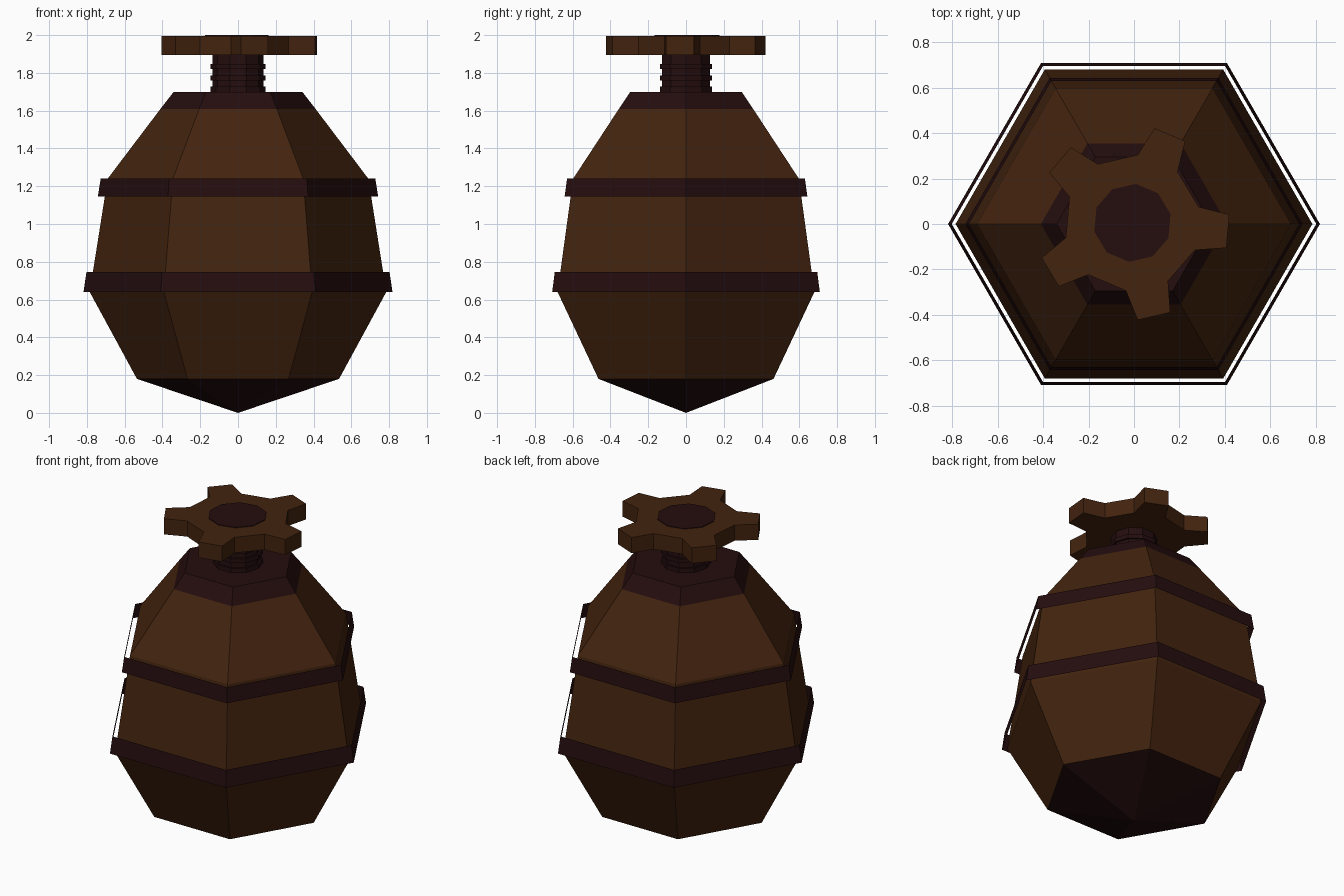
import bpy, bmesh
from math import cos, sin, radians, pi

cube = bpy.data.objects.get("Cube")
if cube:
    bpy.data.objects.remove(cube)


def material(name, colour):
    m = bpy.data.materials.new(name)
    m.use_nodes = True
    m.diffuse_color = (*colour, 1)
    m.node_tree.nodes["Principled BSDF"].inputs["Base Color"].default_value = (*colour, 1)
    return m


brown = material("brown", (0.056, 0.017, 0.0045))
maroon = material("dark maroon", (0.018, 0.004, 0.0045))


def finish(name, bm, mats):
    bm.normal_update()
    mesh = bpy.data.meshes.new(name)
    bm.to_mesh(mesh)
    bm.free()
    for m in mats:
        mesh.materials.append(m)
    obj = bpy.data.objects.new(name, mesh)
    bpy.context.collection.objects.link(obj)
    return obj


def lathe(name, profile, sides, mats, turn=0, cap_top=False, dark=None):
    """Faceted solid of revolution from (radius, height) pairs, bottom to top."""
    bm = bmesh.new()
    rings = []
    for r, z in profile:
        if r == 0:
            rings.append([bm.verts.new((0, 0, z))] * sides)
        else:
            angles = [turn + 2 * pi * i / sides for i in range(sides)]
            rings.append([bm.verts.new((r * cos(a), r * sin(a), z)) for a in angles])
    for low, high in zip(rings, rings[1:]):
        for i in range(sides):
            j = (i + 1) % sides
            corners = dict.fromkeys((low[i], low[j], high[j], high[i]))
            bm.faces.new(list(corners))
    if cap_top:
        bm.faces.new(rings[-1])
    if dark:
        for f in bm.faces:
            f.material_index = int(dark(f.calc_center_median().z))
    return finish(name, bm, mats)


# Hexagonal body, dark at the pointed base and at the collar
lathe("body",
      [(0, 0), (0.535, 0.18), (0.785, 0.64), (0.69, 1.24), (0.41, 1.61), (0.34, 1.7)],
      6, [brown, maroon], cap_top=True, dark=lambda z: z < 0.18 or z > 1.61)

# Thin open bands standing slightly off the body
lathe("lower_band", [(0.818, 0.64), (0.802, 0.747)], 6, [maroon])
lathe("upper_band", [(0.742, 1.145), (0.727, 1.24)], 6, [maroon])

# Ridged neck
thread = []
for k in range(3):
    z = 1.7 + 0.06 * k
    thread += [(0.145, z), (0.145, z + 0.027), (0.134, z + 0.027), (0.134, z + 0.06)]
lathe("threaded_neck", thread + [(0.134, 1.9)], 10, [maroon])

# Five-toothed wheel handle with a dark hub face on top
TILT = -5
bm = bmesh.new()
outline = []
for k in range(5):
    for r, a in ((0.3, -18.5), (0.428, -9.9), (0.428, 9.9), (0.3, 18.5)):
        t = radians(TILT + 72 * k + a)
        outline.append((r * cos(t) - 0.007, r * sin(t) + 0.005))
base = bm.faces.new([bm.verts.new((x, y, 1.896)) for x, y in outline])
up = bmesh.ops.extrude_face_region(bm, geom=[base], use_keep_orig=True)
bmesh.ops.translate(bm, verts=[v for v in up["geom"] if isinstance(v, bmesh.types.BMVert)],
                    vec=(0, 0, 0.1))
bmesh.ops.recalc_face_normals(bm, faces=bm.faces)
finish("wheel_handle", bm, [brown])

hub = lathe("wheel_hub", [(0.172, 1.99), (0.172, 2)], 10, [maroon],
            turn=radians(TILT + 18), cap_top=True)
hub.location = (-0.007, 0.005, 0)
